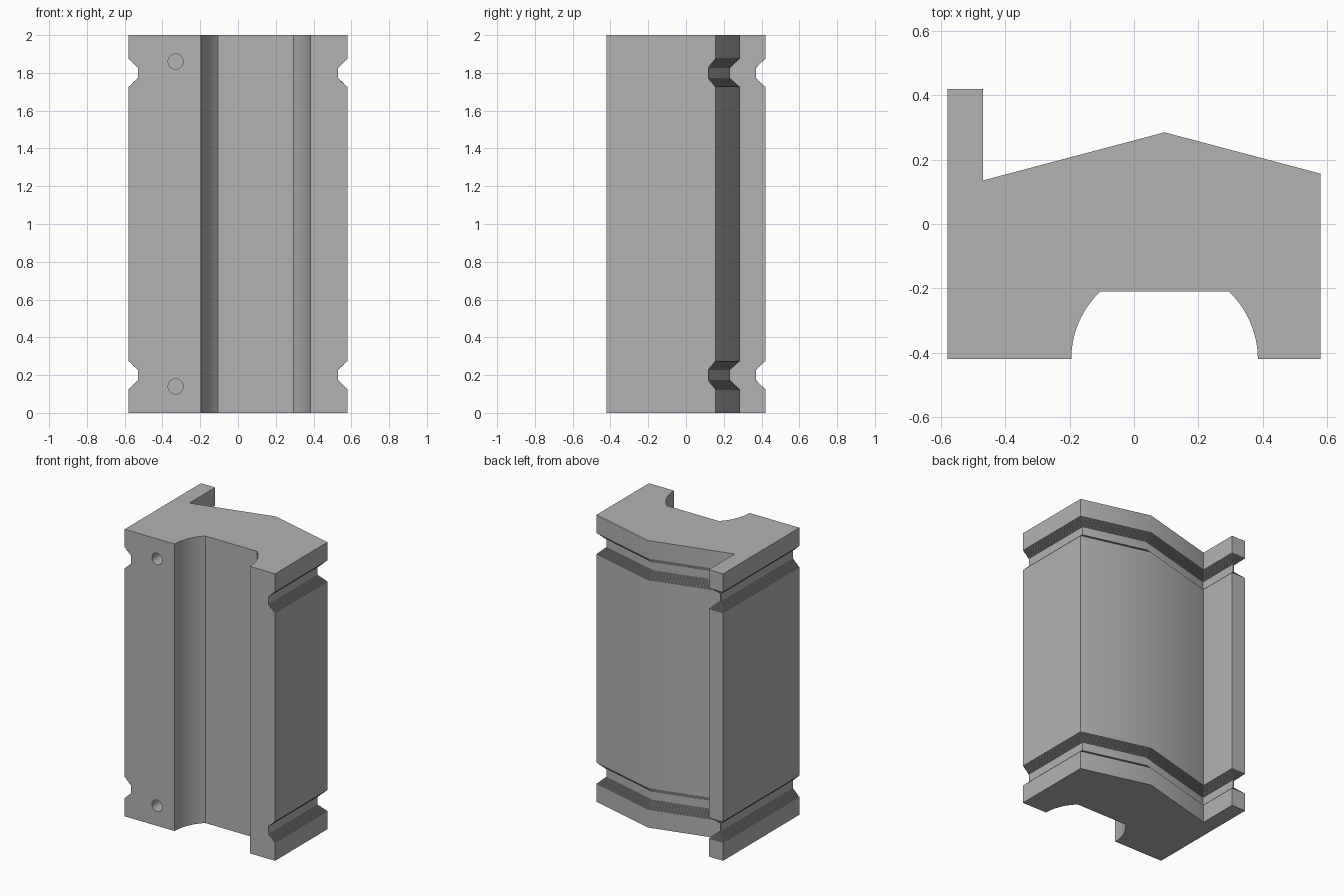
import bpy, bmesh, math
from mathutils import Vector

if "Cube" in bpy.data.objects:
    bpy.data.objects.remove(bpy.data.objects["Cube"], do_unlink=True)

HEIGHT, FRONT, PEAK_X = 2.0, -0.42, 0.095
STEPS, DEPTH = 10, 0.05          # fine steps on each groove flank


def outer_path(t):
    """Sides and back of the block, set in by t; the front stays put."""
    def back(x):
        return 0.285 - 0.265 * abs(x - PEAK_X) - 1.034 * t
    left, right, fin = -0.58 + t, 0.58 - t, -0.47 - t
    return [(left, FRONT), (left, 0.42 - t), (fin, 0.42 - t), (fin, back(fin)),
            (PEAK_X, back(PEAK_X)), (right, back(right)), (right, FRONT)]


def channel_path(radius=0.29, height=0.21, n=14):
    """Round-sided front channel with a flat bottom, right to left."""
    end = math.asin(height / radius)
    angles = [end * i / n for i in range(n + 1)]
    angles += [math.pi - a for a in reversed(angles)]
    return [(PEAK_X + radius * math.cos(a), FRONT + radius * math.sin(a)) for a in angles]


def ring_levels():
    """Height and inset of each ring, stepping in and out at both grooves."""
    d, rise = DEPTH / STEPS, 0.048 / STEPS
    levels = [(0, 0)]
    for centre in (0.2, HEIGHT - 0.2):
        for k in range(STEPS):
            z = centre - 0.073 + k * rise
            levels += [(z, k * d), (z, (k + 1) * d)]
        for k in reversed(range(STEPS)):
            z = centre + 0.073 - k * rise
            levels += [(z, (k + 1) * d), (z, k * d)]
    return levels + [(HEIGHT, 0)]


bm = bmesh.new()


def add_ring(points, z):
    return [bm.verts.new((x, y, z)) for x, y in points]


def bridge(a, b, closed=False):
    n = len(a)
    for i in range(n if closed else n - 1):
        j = (i + 1) % n
        bm.faces.new((a[i], a[j], b[j], b[i]))


def loop_edges(verts):
    return [bm.edges.get(p) or bm.edges.new(p) for p in zip(verts, verts[1:] + verts[:1])]


# Grooved sides and back
rings = [add_ring(outer_path(t), z) for z, t in ring_levels()]
for low, high in zip(rings, rings[1:]):
    bridge(low, high)

# Front channel and end caps
channel_low, channel_high = add_ring(channel_path(), 0), add_ring(channel_path(), HEIGHT)
bridge(channel_low, channel_high)
bm.faces.new(rings[0] + channel_low)
bm.faces.new(rings[-1] + channel_high)

# Blind screw holes in the front face
hole_edges = []
for z in (0.14, HEIGHT - 0.14):
    circle = [(math.cos(a) * 0.04 - 0.33, math.sin(a) * 0.04 + z)
              for a in (math.tau * i / 32 for i in range(32))]
    mouth, floor = ([bm.verts.new((x, y, h)) for x, h in circle] for y in (FRONT, FRONT + 0.25))
    bridge(mouth, floor, closed=True)
    bm.faces.new(floor)
    hole_edges += loop_edges(mouth)

# Front lands on either side of the channel
for column, end, holes in ((0, -1, hole_edges), (-1, 0, [])):
    outline = [r[column] for r in rings] + [channel_high[end], channel_low[end]]
    bmesh.ops.triangle_fill(bm, edges=loop_edges(outline) + holes,
                            normal=Vector((0, -1, 0)), use_beauty=True)

bmesh.ops.recalc_face_normals(bm, faces=bm.faces[:])
mesh = bpy.data.meshes.new("grooved_block")
bm.to_mesh(mesh)
bm.free()

# Plain grey material
grey = bpy.data.materials.new("plain_grey")
grey.use_nodes = True
colour = (0.45, 0.45, 0.45, 1)
grey.diffuse_color = colour
grey.node_tree.nodes["Principled BSDF"].inputs["Base Color"].default_value = colour
mesh.materials.append(grey)

block = bpy.data.objects.new("grooved_block", mesh)
bpy.context.collection.objects.link(block)
bpy.ops.object.select_all(action='DESELECT')
block.select_set(True)
bpy.context.view_layer.objects.active = block
bpy.ops.object.shade_smooth_by_angle(angle=math.radians(30))
